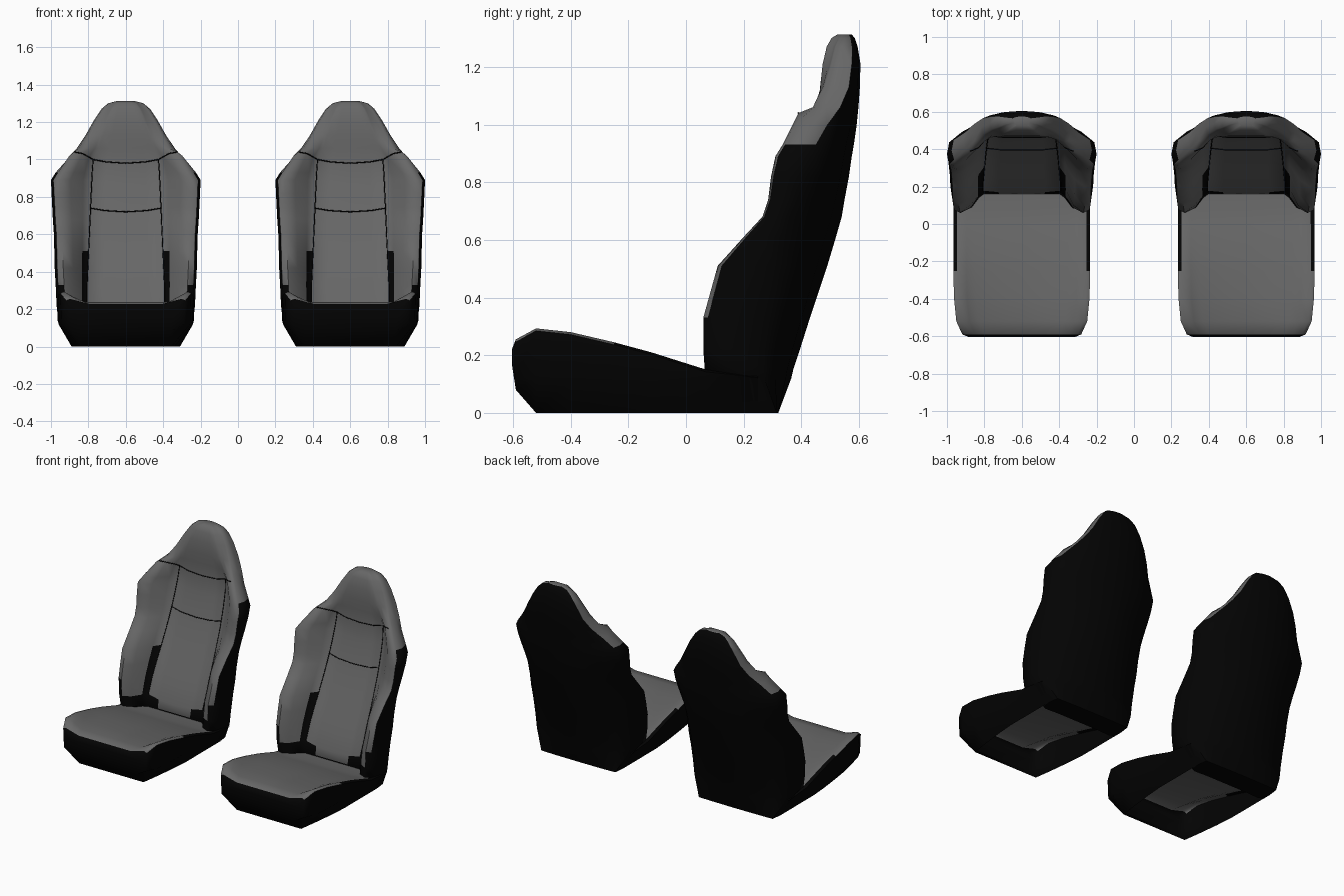
import bpy, bmesh

cube = bpy.data.objects.get("Cube")
if cube:
    bpy.data.objects.remove(cube, do_unlink=True)


def material(name, v):
    m = bpy.data.materials.new(name)
    m.use_nodes = True
    m.diffuse_color = (v, v, v, 1)
    m.node_tree.nodes["Principled BSDF"].inputs["Base Color"].default_value = (v, v, v, 1)
    return m


GREY = material("grey upholstery", 0.135)
BLACK = material("black shell", 0.001)


def mix(a, b, t):
    return a + (b - a) * t


def loft(name, halves, rule, closed_rows, caps):
    """Skin half profiles, mirrored in x; rule(row, strip) says which faces are black."""
    bm = bmesh.new()
    rings = []
    for half in halves:
        inner = half[1:] if half[0][0] == 0 else half
        full = half + [(-x, y, z) for x, y, z in reversed(inner[:-1])]
        rings.append([bm.verts.new(p) for p in full])
    n = len(rings[0])
    # strips count from the profile start on both halves
    last = n - 1 if halves[0][0][0] == 0 else n - 2
    for i, (a, b) in enumerate(zip(rings, rings[1:])):
        for j in range(n if i < closed_rows else n - 1):
            k = (j + 1) % n
            f = bm.faces.new((a[j], a[k], b[k], b[j]))
            strip = min(j, last - j)
            f.material_index = int(strip < 0 or rule(i, strip))
    for row, index in caps:
        bm.faces.new(rings[row]).material_index = index
    bmesh.ops.recalc_face_normals(bm, faces=bm.faces)
    mesh = bpy.data.meshes.new(name)
    bm.to_mesh(mesh)
    bm.free()
    mesh.materials.append(GREY)
    mesh.materials.append(BLACK)
    return mesh


# Backrest sections: height, half width, back, side edge, bolster front, panel
BACK = [
    (0, .29, .32, .315, .17, .175), (.12, .355, .365, .272, .17, .175),
    (.15, .362, .372, .268, .065, .16), (.22, .37, .395, .268, .06, .17),
    (.33, .375, .43, .284, .06, .215), (.42, .38, .46, .3, .085, .255),
    (.51, .382, .49, .313, .11, .3), (.61, .385, .52, .335, .2, .345),
    (.68, .39, .54, .36, .265, .375), (.74, .393, .55, .388, .285, .398),
    (.82, .397, .565, .42, .295, .425), (.89, .4, .575, .437, .31, .445),
    (.93, .375, .582, .45, .335, .455), (1, .313, .592, .49, .39, .465),
    (1.06, .262, .598, .535, .44, .468), (1.13, .215, .603, .565, .475, .465),
    (1.21, .17, .605, .575, .5, .474), (1.27, .13, .595, .575, .515, .488),
    (1.3, .095, .585, .57, .53, .505), (1.312, .05, .575, .565, .54, .525)]


def back_section(z, w, yb, ys, yf, yp):
    xp = min(.222 - .045 * z, .56 * w)
    padded = .2 < z < 1.03
    groove = .008 if padded else 0
    sag = .02 if padded else 0
    lift = .04 if z == 1 else 0
    plan = [(0, yb, 0), (.5 * w, mix(yb, ys, .2), 0), (.8 * w, mix(yb, ys, .6), 0),
            (.97 * w, ys, 0), (w, mix(ys, yf, .5), 0),
            (.965 * w, mix(ys, yf, .93), lift / 2), (.88 * w, yf, lift),
            (.74 * w, mix(yf, yp, .25), .8 * lift),
            (mix(xp, .74 * w, .4), mix(yf, yp, .8), lift / 3), (xp, yp + groove, 0),
            (.6 * xp, yp, -.65 * sag), (0, yp, -sag)]
    return [(x, y, z + dz) for x, y, dz in plan]


def back_is_black(row, strip):
    z = (BACK[row][0] + BACK[row + 1][0]) / 2
    if strip < 3:
        return True
    if strip < 5:
        return z < .92
    limit = {5: .36, 8: .47, 10: .18}.get(strip, .25)
    return z < limit


back_halves = [back_section(*s) for s in BACK]
backrest = loft("backrest", back_halves, back_is_black, len(BACK),
                [(0, 1), (-1, 0)])

# Cushion sections: y, underside, lower half width, half width, side top, centre top
BASE = [
    (-.604, .17, .25, .285, .22, .212), (-.59, .08, .24, .318, .255, .228),
    (-.52, 0, .245, .35, .293, .238), (-.4, 0, .262, .362, .28, .232),
    (-.25, 0, .28, .366, .245, .215), (-.12, 0, .29, .366, .21, .195),
    (0, 0, .29, .365, .172, .165), (.07, 0, .29, .365, .15, .146),
    (.17, 0, .29, .362, .14, .14), (.25, 0, .29, .36, .13, .13)]


def base_section(y, z0, w0, w, zs, zc):
    side = [(w0, z0), (w - .006, max(.12, z0 + .02)), (w, zs - .008),
            (w - .02, zs), (w - .07, mix(zs, zc, .5)), (w - .12, zc), (0, zc)]
    return [(x, y, z) for x, z in side]


def base_is_black(row, strip):
    rim_hidden = BASE[row][0] > -.3
    return row == 0 or strip < (3 if rim_hidden else 2)


base_halves = [base_section(*s) for s in BASE]
cushion = loft("cushion_base", base_halves, base_is_black, 2, [(0, 1)])


# Stitched seams: panel edges, cross seams and headrest corners
def seam_paths():
    rows = {s[0]: h for s, h in zip(BACK, back_halves)}
    edge = [h[9] for s, h in zip(BACK, back_halves) if .2 < s[0] < 1.03]
    corner = rows[1][9:5:-1]
    for path in (edge, corner):
        yield path
        yield [(-x, y, z) for x, y, z in path]
    for z in (.74, 1):
        half = rows[z][9:]
        yield half + [(-x, y, h) for x, y, h in reversed(half[:-1])]


seams = bpy.data.curves.new("seams", "CURVE")
seams.dimensions = "3D"
seams.bevel_depth = .003
seams.bevel_resolution = 0
for path in seam_paths():
    spline = seams.splines.new("POLY")
    spline.points.add(len(path) - 1)
    for point, (x, y, z) in zip(spline.points, path):
        point.co = (x, y - .001, z, 1)
seams.materials.append(BLACK)

# Two identical seats side by side
for side, x in (("left", .6), ("right", -.6)):
    for part, data in (("backrest", backrest), ("cushion_base", cushion), ("seams", seams)):
        ob = bpy.data.objects.new(f"{side}_{part}", data)
        ob.location.x = x
        bpy.context.collection.objects.link(ob)
        if part != "seams" and side == "left":
            bpy.ops.object.select_all(action="DESELECT")
            ob.select_set(True)
            bpy.context.view_layer.objects.active = ob
            bpy.ops.object.shade_smooth_by_angle(angle=1)
